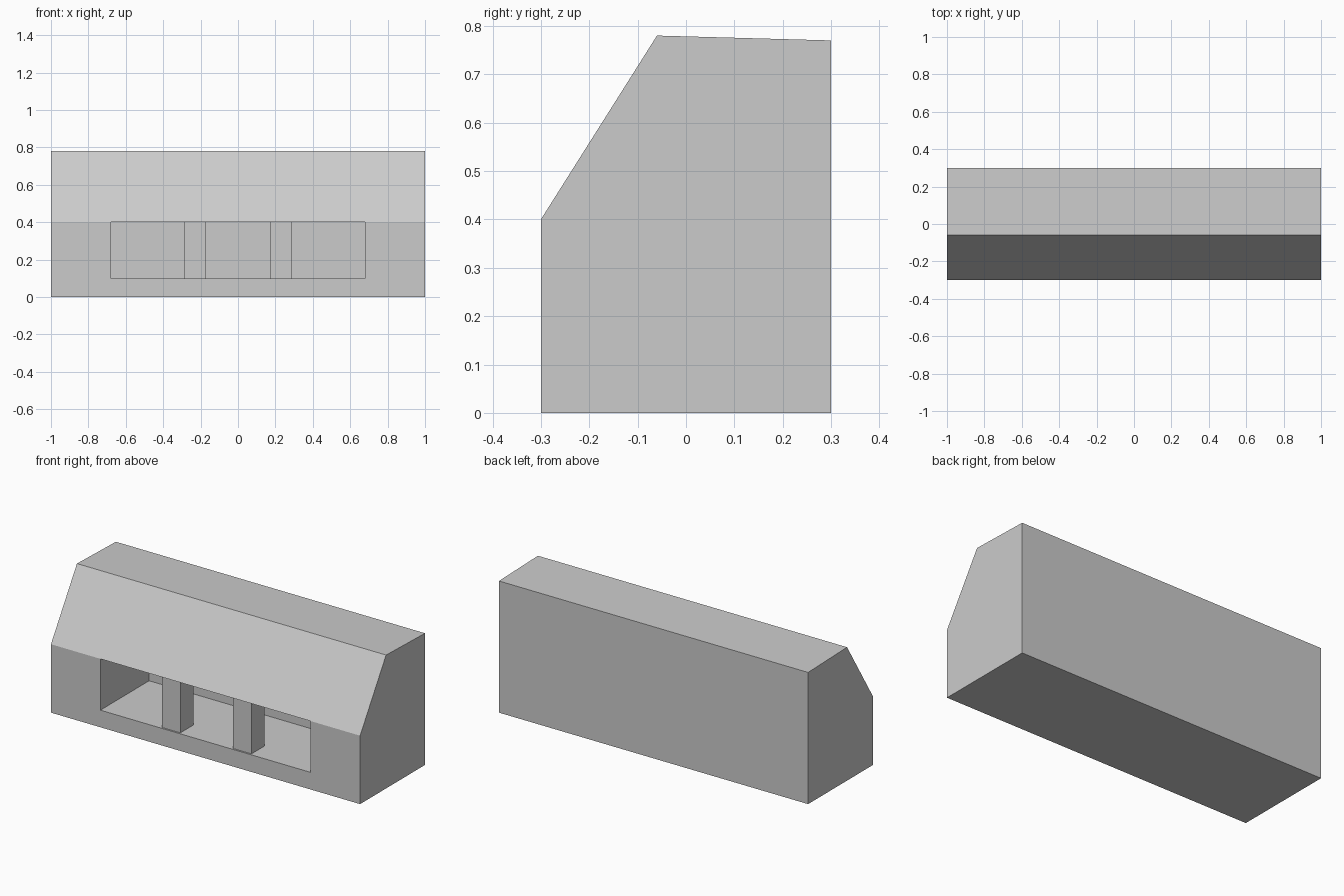
import bpy, bmesh, math
from mathutils import Vector

if "Cube" in bpy.data.objects:
    bpy.data.objects.remove(bpy.data.objects["Cube"])

grey = bpy.data.materials.new("light_grey")
grey.diffuse_color = (0.6, 0.6, 0.6, 1)
grey.use_nodes = True
grey.node_tree.nodes["Principled BSDF"].inputs["Base Color"].default_value = grey.diffuse_color


def add_object(name, bm):
    bmesh.ops.recalc_face_normals(bm, faces=bm.faces)
    mesh = bpy.data.meshes.new(name)
    bm.to_mesh(mesh)
    bm.free()
    mesh.materials.append(grey)
    obj = bpy.data.objects.new(name, mesh)
    bpy.context.collection.objects.link(obj)
    return obj


# Body: sloped-front profile (y, z) swept along x in three bays
OPEN_X, FLOOR, CEILING, DEPTH = 0.68, 0.10, 0.40, 0.45
profile = [(-0.3, 0), (0.3, 0), (0.3, 0.77), (-0.06, 0.78),
           (-0.3, CEILING), (-0.3, FLOOR)]
bm = bmesh.new()
rings = [[bm.verts.new((x, y, z)) for y, z in profile]
         for x in (-1, -OPEN_X, OPEN_X, 1)]
n = len(profile)
for a, b in zip(rings, rings[1:]):
    for i in range(n):
        bm.faces.new((a[i], a[(i + 1) % n], b[(i + 1) % n], b[i]))
bm.faces.new(rings[0])
bm.faces.new(rings[-1])

# Recess: push the middle front panel into the body
panel = min(bm.faces, key=lambda f: (
    f.calc_center_median() - Vector((0, -0.3, (FLOOR + CEILING) / 2))).length)
pushed = bmesh.ops.extrude_face_region(bm, geom=[panel])["geom"]
bmesh.ops.translate(bm, vec=(0, DEPTH, 0),
                    verts=[v for v in pushed if isinstance(v, bmesh.types.BMVert)])
if panel.is_valid:
    bmesh.ops.delete(bm, geom=[panel], context='FACES_ONLY')
bmesh.ops.dissolve_limit(bm, angle_limit=math.radians(0.5),
                         verts=bm.verts, edges=bm.edges)
add_object("body", bm)

# Posts: two square pillars just inside the opening
for side, x in (("left", -0.23), ("right", 0.23)):
    bm = bmesh.new()
    bmesh.ops.create_cube(bm, size=1)
    bmesh.ops.scale(bm, vec=(0.12, 0.12, CEILING - FLOOR), verts=bm.verts)
    bmesh.ops.translate(bm, vec=(x, -0.23, (CEILING + FLOOR) / 2), verts=bm.verts)
    add_object(side + "_post", bm)
